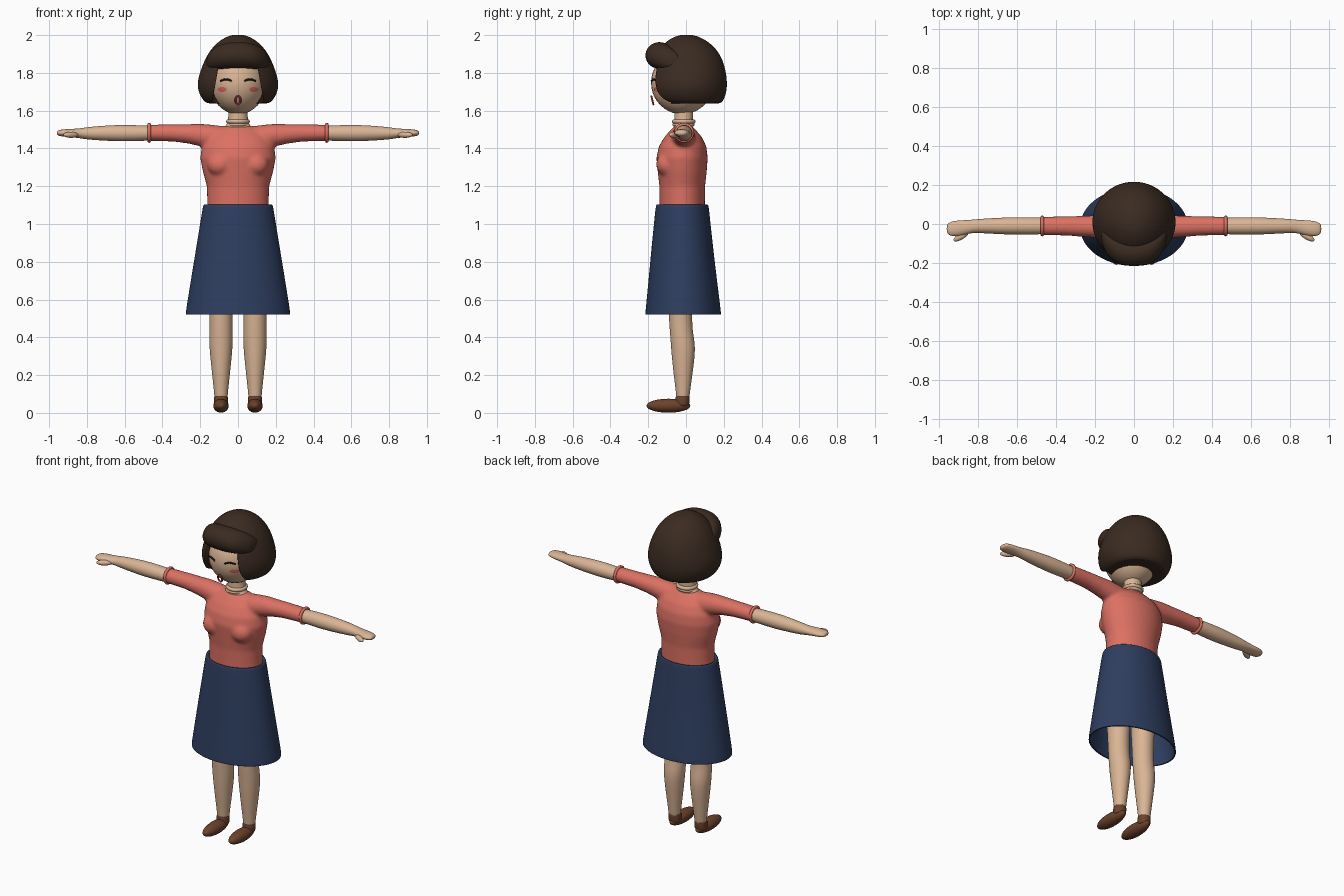
import bpy, bmesh, math
from mathutils import Vector

if "Cube" in bpy.data.objects:
    bpy.data.objects.remove(bpy.data.objects["Cube"], do_unlink=True)


def material(name, r, g, b):
    m = bpy.data.materials.new(name)
    m.use_nodes = True
    m.diffuse_color = (r, g, b, 1)
    bsdf = m.node_tree.nodes["Principled BSDF"]
    bsdf.inputs["Base Color"].default_value = (r, g, b, 1)
    bsdf.inputs["Roughness"].default_value = 0.7
    return m


SKIN = material("skin", .70, .46, .30)
CORAL = material("coral knit", .72, .165, .125)
NAVY = material("navy cloth", .027, .048, .115)
HAIR = material("dark brown hair", .043, .024, .015)
LEATHER = material("brown leather", .15, .055, .025)
BLUSH = material("blush pink", .72, .14, .11)
LIP = material("lip red", .45, .04, .035)
LASH = material("lash black", .012, .008, .006)


def finish(name, bm, mat, subsurf=0):
    bmesh.ops.recalc_face_normals(bm, faces=bm.faces)
    for f in bm.faces:
        f.smooth = True
    me = bpy.data.meshes.new(name)
    bm.to_mesh(me)
    bm.free()
    me.materials.append(mat)
    ob = bpy.data.objects.new(name, me)
    bpy.context.collection.objects.link(ob)
    if subsurf:
        ob.modifiers.new("smooth", "SUBSURF").levels = subsurf
        ob.modifiers["smooth"].render_levels = subsurf
    return ob


def add_loft(bm, rings, axis="z", side=1, caps=True, n=20):
    """Rings are (position, centre a, centre b, radius a, radius b)."""
    loops = []
    for t, ca, cb, ra, rb in rings:
        loop = []
        for i in range(n):
            a = math.tau * i / n
            u, v = ca + ra * math.cos(a), cb + rb * math.sin(a)
            loop.append(bm.verts.new((u, v, t) if axis == "z" else (t * side, u, v)))
        loops.append(loop)
    for lo, hi in zip(loops, loops[1:]):
        for i in range(n):
            j = (i + 1) % n
            bm.faces.new((lo[i], lo[j], hi[j], hi[i]))
    if caps:
        bm.faces.new(loops[0])
        bm.faces.new(loops[-1])


def loft(name, rings, mat, **kw):
    bm = bmesh.new()
    add_loft(bm, rings, **kw)
    return finish(name, bm, mat, 2)


def add_ball(bm, centre, radii):
    new = bmesh.ops.create_uvsphere(bm, u_segments=32, v_segments=20, radius=1)["verts"]
    for v in new:
        v.co = Vector(centre) + Vector(p * r for p, r in zip(v.co, radii))
    return new


def ball(name, centre, radii, mat):
    bm = bmesh.new()
    add_ball(bm, centre, radii)
    return finish(name, bm, mat)


def ring(name, loc, major, minor, mat, rot=(0, 0, 0)):
    bpy.ops.mesh.primitive_torus_add(location=loc, rotation=rot, major_radius=major,
                                     minor_radius=minor, major_segments=40, minor_segments=12)
    ob = bpy.context.object
    ob.name = name
    ob.data.materials.append(mat)
    bpy.ops.object.shade_smooth()
    return ob


def tube(name, points, radius, mat, cyclic=False):
    cu = bpy.data.curves.new(name, "CURVE")
    cu.dimensions = "3D"
    cu.bevel_depth = radius
    cu.bevel_resolution = 2
    sp = cu.splines.new("POLY")
    sp.points.add(len(points) - 1)
    for p, co in zip(sp.points, points):
        p.co = (*co, 1)
    sp.use_cyclic_u = cyclic
    cu.materials.append(mat)
    ob = bpy.data.objects.new(name, cu)
    bpy.context.collection.objects.link(ob)


# Top: torso, bust and sleeves fused into one smooth skin
bm = bmesh.new()
add_loft(bm, [(1.06, 0, -.02, .165, .12), (1.12, 0, -.02, .163, .12), (1.2, 0, -.02, .165, .121),
              (1.28, 0, -.02, .187, .13), (1.35, 0, -.021, .2, .136), (1.41, 0, -.018, .192, .126),
              (1.46, 0, -.015, .165, .1), (1.5, 0, -.015, .12, .065), (1.52, 0, -.015, .075, .045)], n=40)
for s in (-1, 1):
    add_loft(bm, [(.05, -.015, 1.45, .06, .065), (.14, -.015, 1.46, .062, .066), (.2, -.013, 1.471, .058, .06),
                  (.26, -.012, 1.477, .054, .052), (.34, -.01, 1.482, .05, .046),
                  (.475, -.01, 1.483, .047, .043)], axis="x", side=s, n=32)
    add_ball(bm, (.095 * s, -.098, 1.315), (.068, .06, .062))
top = finish("knit_top", bm, CORAL)
rm = top.modifiers.new("fuse", "REMESH")
rm.mode = "VOXEL"
rm.voxel_size = .009
rm.use_smooth_shade = True
sm = top.modifiers.new("blend", "SMOOTH")
sm.factor = .5
sm.iterations = 10

# Skirt: open flared shell with a turned-in waist
skirt = loft("skirt", [(1.085, 0, -.02, .16, .118), (1.102, 0, -.02, .172, .13), (1.104, 0, -.02, .184, .138),
                       (1.085, 0, -.02, .188, .142), (.95, 0, -.02, .21, .156), (.75, 0, -.018, .243, .177),
                       (.56, 0, -.015, .274, .198), (.53, 0, -.015, .278, .201),
                       (.52, 0, -.015, .278, .201)], NAVY, caps=False, n=32)
shell = skirt.modifiers.new("thickness", "SOLIDIFY")
shell.thickness = .008
shell.offset = -1

# Neck and its ring
loft("neck", [(1.48, 0, -.015, .085, .055), (1.512, 0, -.015, .08, .052), (1.524, 0, -.015, .06, .05),
              (1.56, 0, -.012, .05, .05), (1.66, 0, -.01, .052, .052)], SKIN)
ring("neck_ring", (0, -.012, 1.543), .052, .011, SKIN)
ring("lower_neck_ring", (0, -.013, 1.526), .05, .009, SKIN)

# Head
HC, HR = Vector((0, -.02, 1.748)), Vector((.15, .165, .167))
ball("head", HC, HR, SKIN)


def on_face(x, z, lift):
    k = 1 - (x / HR.x) ** 2 - ((z - HC.z) / HR.z) ** 2
    return Vector((x, HC.y - HR.y * math.sqrt(max(k, 0)) - lift, z))


# Bobbed hair with the face opening cut out
bob = loft("bobbed_hair", [(1.64, 0, .03, .12, .11), (1.636, 0, .022, .165, .165), (1.66, 0, .012, .19, .19),
                           (1.7, 0, .01, .211, .206), (1.75, 0, .01, .217, .209), (1.81, 0, .01, .2, .202),
                           (1.87, 0, .01, .177, .185), (1.93, 0, .008, .142, .152), (1.975, 0, .005, .093, .1),
                           (1.998, 0, .003, .045, .05), (2.002, 0, 0, .015, .015)], HAIR, n=32)
bm = bmesh.new()
for v in bmesh.ops.create_cube(bm, size=2)["verts"]:
    low = v.co.z < 0
    v.co = (v.co.x * (.145 if low else .098), -.28 + .2 * v.co.y, 1.6 if low else 1.86)
cutter = finish("face_opening_cutter", bm, HAIR)
cutter.hide_render = True
cutter.hide_set(True)
cut = bob.modifiers.new("face opening", "BOOLEAN")
cut.operation = "DIFFERENCE"
cut.solver = "EXACT"
cut.object = cutter
bpy.context.view_layer.objects.active = bob
bob.select_set(True)
bpy.ops.object.shade_smooth_by_angle(angle=math.radians(40))

# Rolled fringe
half = [(0, -.142, 1.893, .075, .072), (.06, -.138, 1.891, .075, .07), (.11, -.12, 1.882, .071, .063),
        (.15, -.085, 1.868, .057, .047), (.168, -.06, 1.858, .03, .025)]
loft("fringe", [(-x, *r) for x, *r in half[:0:-1]] + half, HAIR, axis="x")

# Mouth
tube("mouth", [(.014 * math.cos(a), -.178 + .25 * (1.655 - z), z) for a, z in
               ((math.tau * i / 24, 1.655 + .022 * math.sin(math.tau * i / 24)) for i in range(24))],
     .005, LIP, True)

for s, side in ((1, "left"), (-1, "right")):
    # Closed eyelid
    tube(side + "_eyelash", [on_face(s * (.034 + .058 * t / 8), 1.757 + .009 * math.sin(math.pi * t / 8), .002)
                             for t in range(9)], .005, LASH)
    # Cheek blush
    bm = bmesh.new()
    mid = bm.verts.new(on_face(s * .084, 1.712, .005))
    rim = [bm.verts.new(on_face(s * .084 + .024 * math.cos(a), 1.712 + .013 * math.sin(a), .003))
           for a in (math.tau * i / 24 for i in range(24))]
    for i in range(24):
        bm.faces.new((mid, rim[i - 1], rim[i]))
    blush = finish(side + "_blush", bm, BLUSH)
    if blush.data.polygons[0].normal.y > 0:
        blush.data.flip_normals()

    # Sleeve cuff, forearm and hand
    ring(side + "_cuff", (.47 * s, -.01, 1.483), .044, .009, CORAL, (0, math.pi / 2, 0))
    loft(side + "_arm", [(.42, -.01, 1.481, .04, .037), (.47, -.01, 1.481, .043, .04), (.6, -.01, 1.481, .046, .045),
                         (.7, -.01, 1.481, .042, .041), (.8, -.01, 1.48, .036, .033), (.83, -.012, 1.48, .034, .027),
                         (.87, -.018, 1.481, .038, .023), (.91, -.023, 1.482, .041, .021),
                         (.943, -.025, 1.482, .036, .017), (.96, -.025, 1.481, .022, .01)],
         SKIN, axis="x", side=s)
    thumb = ball(side + "_thumb", (0, 0, 0), (.045, .017, .016), SKIN)
    thumb.location = (.885 * s, -.062, 1.472)
    thumb.rotation_euler.z = -.55 * s

    # Leg and shoe
    x = .09 * s
    loft(side + "_leg", [(.06, x, -.018, .034, .034), (.1, x, -.016, .036, .036), (.2, x, -.016, .047, .05),
                         (.32, x, -.014, .06, .064), (.38, x, -.018, .063, .064), (.44, x, -.026, .061, .061),
                         (.52, x, -.03, .062, .062), (.75, x, -.03, .07, .075), (.9, x, -.03, .072, .08)], SKIN)
    ball(side + "_shoe", (x, -.093, .038), (.041, .116, .037), LEATHER)
    loft(side + "_shoe_collar", [(.03, x, -.02, .034, .034), (.05, x, -.02, .038, .038), (.08, x, -.018, .038, .038),
                                 (.09, x, -.018, .036, .036), (.09, x, -.018, .02, .02)], LEATHER)
